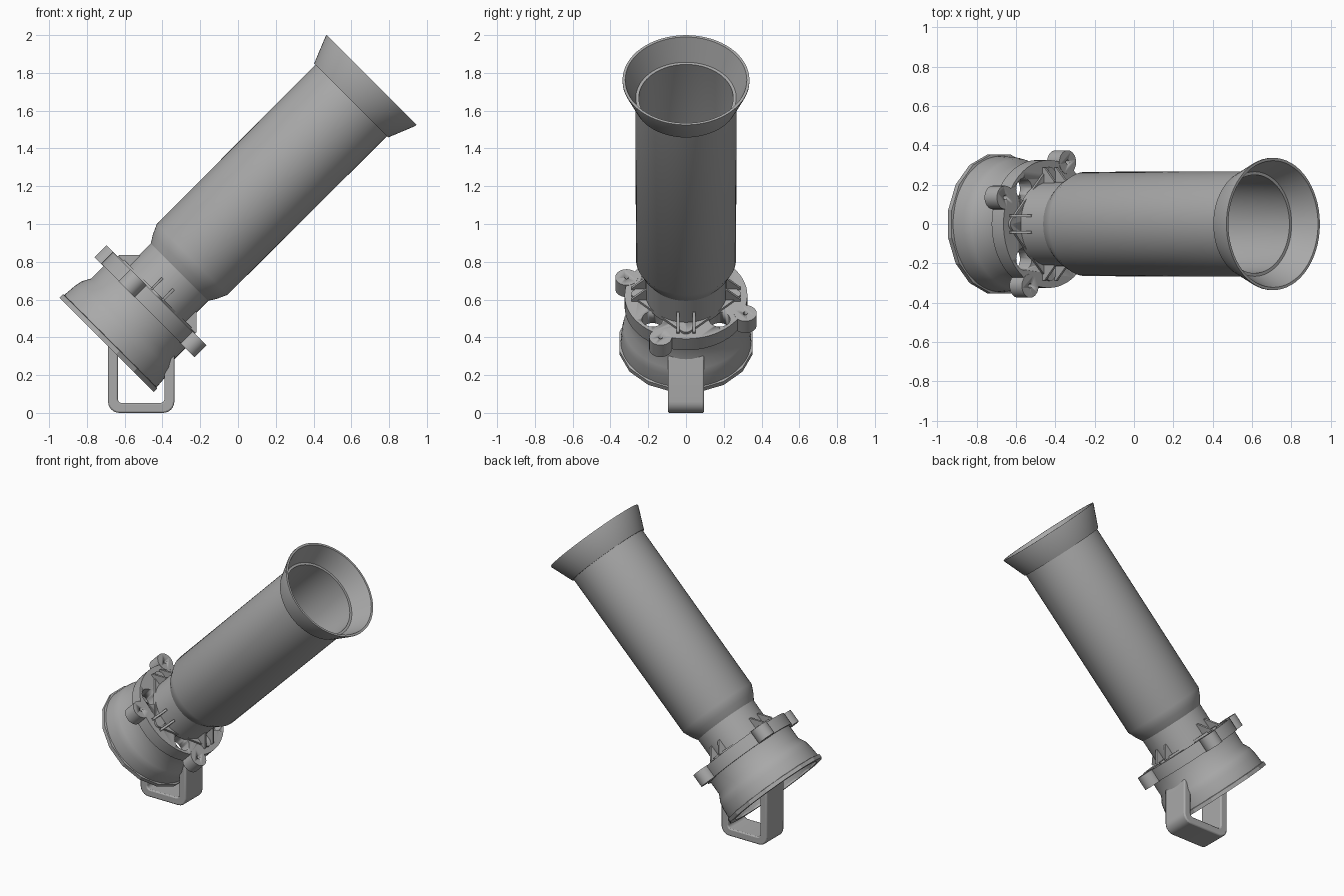
import bpy, bmesh
from math import pi, sin, cos, atan2
from mathutils import Matrix

cube = bpy.data.objects.get("Cube")
if cube:
    bpy.data.objects.remove(cube)

grey = bpy.data.materials.new("plain grey")
grey.use_nodes = True
grey.diffuse_color = (0.4, 0.4, 0.4, 1)
grey.node_tree.nodes["Principled BSDF"].inputs["Base Color"].default_value = (0.4, 0.4, 0.4, 1)

# The tube parts are built upright, then tilted about the base centre
TILT = Matrix.Translation((-0.695, 0, 0.36)) @ Matrix.Rotation(pi / 4, 4, "Y")
BOSS_START = atan2(0.135, -0.315)


def finish(name, bm, matrix=TILT, smooth=True):
    bmesh.ops.recalc_face_normals(bm, faces=bm.faces)
    mesh = bpy.data.meshes.new(name)
    bm.to_mesh(mesh)
    bm.free()
    mesh.materials.append(grey)
    ob = bpy.data.objects.new(name, mesh)
    bpy.context.collection.objects.link(ob)
    ob.matrix_world = matrix
    if smooth:
        bpy.ops.object.select_all(action="DESELECT")
        ob.select_set(True)
        bpy.context.view_layer.objects.active = ob
        bpy.ops.object.shade_smooth_by_angle(angle=0.5)
    return ob


def lathe(name, profile, sides=64, turn=0, smooth=True):
    """Revolve a closed (radius, height) outline."""
    bm = bmesh.new()
    rings = []
    for i in range(sides):
        a = turn + 2 * pi * i / sides
        rings.append([bm.verts.new((r * cos(a), r * sin(a), h)) for r, h in profile])
    n = len(profile)
    for i in range(sides):
        p, q = rings[i], rings[(i + 1) % sides]
        for j in range(n):
            k = (j + 1) % n
            bm.faces.new((p[j], q[j], q[k], p[k]))
    return finish(name, bm, TILT, smooth)


def cylinder(bm, radius, low, high, dist=0, angle=0, sides=32):
    spot = Matrix.Translation((dist * cos(angle), dist * sin(angle), (low + high) / 2))
    return bmesh.ops.create_cone(bm, cap_ends=True, segments=sides, radius1=radius,
                                 radius2=radius, depth=high - low, matrix=spot)["verts"]


def slab(bm, points, width, offset=0):
    """Extrude an (x, z) outline along y."""
    face = bm.faces.new([bm.verts.new((x, offset - width / 2, z)) for x, z in points])
    new = bmesh.ops.extrude_face_region(bm, geom=[face])["geom"]
    verts = [g for g in new if isinstance(g, bmesh.types.BMVert)]
    bmesh.ops.translate(bm, verts=verts, vec=(0, width, 0))
    return verts + list(face.verts)


def cut(ob, cutter):
    cutter.hide_render = True
    mod = ob.modifiers.new("cut", "BOOLEAN")
    mod.object = cutter
    mod.solver = "EXACT"
    bpy.context.view_layer.update()
    deps = bpy.context.evaluated_depsgraph_get()
    mesh = bpy.data.meshes.new_from_object(ob.evaluated_get(deps))
    ob.modifiers.clear()
    ob.data = mesh
    bpy.data.objects.remove(cutter)


# Barrel with its narrow neck
lathe("barrel", [(0.215, 0.36), (0.215, 0.545), (0.24, 0.585), (0.265, 0.64),
                 (0.268, 1.84), (0.25, 1.84), (0.25, 0.65), (0.195, 0.54), (0.195, 0.36)])

# Flared muzzle
lathe("muzzle_flare", [(0.25, 1.83), (0.277, 1.83), (0.336, 1.975), (0.336, 1.983),
                       (0.322, 1.983), (0.266, 1.85), (0.25, 1.85)])

# Bell-shaped base and its faceted lip
lathe("base_bell", [(0.347, 0.0), (0.345, 0.04), (0.34, 0.1), (0.331, 0.145), (0.307, 0.19),
                    (0.307, 0.3), (0.285, 0.3), (0.285, 0.18), (0.31, 0.13), (0.32, 0.0)])
lathe("base_lip", [(0.318, 0.0), (0.36, 0.0), (0.36, 0.026), (0.335, 0.032)],
      sides=16, turn=pi / 16, smooth=False)

# Mounting ring, drilled with a centre bore and four vents
bm = bmesh.new()
cylinder(bm, 0.325, 0.285, 0.37, sides=64)
ring = finish("mounting_ring", bm)
bm = bmesh.new()
cylinder(bm, 0.19, 0.2, 0.5, sides=64)
for i in range(4):
    cylinder(bm, 0.056, 0.2, 0.5, 0.251, pi / 4 + i * pi / 2)
cut(ring, finish("ring_cutter", bm))

# Bolt bosses around the ring
for i in range(4):
    angle = BOSS_START + i * pi / 2
    bm = bmesh.new()
    cylinder(bm, 0.06, 0.283, 0.372, 0.342, angle)
    boss = finish(f"bolt_boss_{i + 1}", bm)
    bm = bmesh.new()
    cylinder(bm, 0.012, 0.2, 0.5, 0.342, angle, 16)
    cut(boss, finish("boss_cutter", bm))

# Diamond neck plate with rounded corners
bm = bmesh.new()
cylinder(bm, 0.302, 0.365, 0.384, sides=4)
corners = [e for e in bm.edges if abs(e.verts[0].co.z - e.verts[1].co.z) > 0.01]
bmesh.ops.bevel(bm, geom=corners, offset=0.03, segments=4, affect="EDGES", profile=0.5)
plate = finish("neck_plate", bm)
bm = bmesh.new()
cylinder(bm, 0.2, 0.3, 0.5, sides=64)
cut(plate, finish("plate_cutter", bm))

# Paired gusset fins on the four corners of the plate
bm = bmesh.new()
for i in range(4):
    for side in (-1, 1):
        verts = slab(bm, [(0.2, 0.375), (0.288, 0.375), (0.288, 0.386), (0.216, 0.458),
                          (0.2, 0.458)], 0.014, side * 0.042)
        bmesh.ops.rotate(bm, verts=verts, cent=(0, 0, 0), matrix=Matrix.Rotation(i * pi / 2, 3, "Z"))
finish("gusset_fins", bm, smooth=False)


# Loop stand below the base
def corner(cx, cz, r, start, step):
    return [(cx + r * cos(start + step * k / 6), cz + r * sin(start + step * k / 6))
            for k in range(7)]


L, R, T, RAD = -0.688, -0.337, 0.052, 0.06
outline = [(L, 0.72)] + corner(L + RAD, RAD, RAD, pi, pi / 2)
outline += corner(R - RAD, RAD, RAD, -pi / 2, pi / 2) + [(R, 0.32), (R - T, 0.32)]
inner = RAD - T + 0.015
outline += corner(R - T - inner, T + inner, inner, 0, -pi / 2)
outline += corner(L + T + inner, T + inner, inner, -pi / 2, -pi / 2) + [(L + T, 0.72)]
bm = bmesh.new()
slab(bm, outline, 0.19)
stand = finish("stand_loop", bm, Matrix())
bevel = stand.modifiers.new("soft edges", "BEVEL")
bevel.width = 0.008
bevel.segments = 2
bevel.limit_method = "ANGLE"
